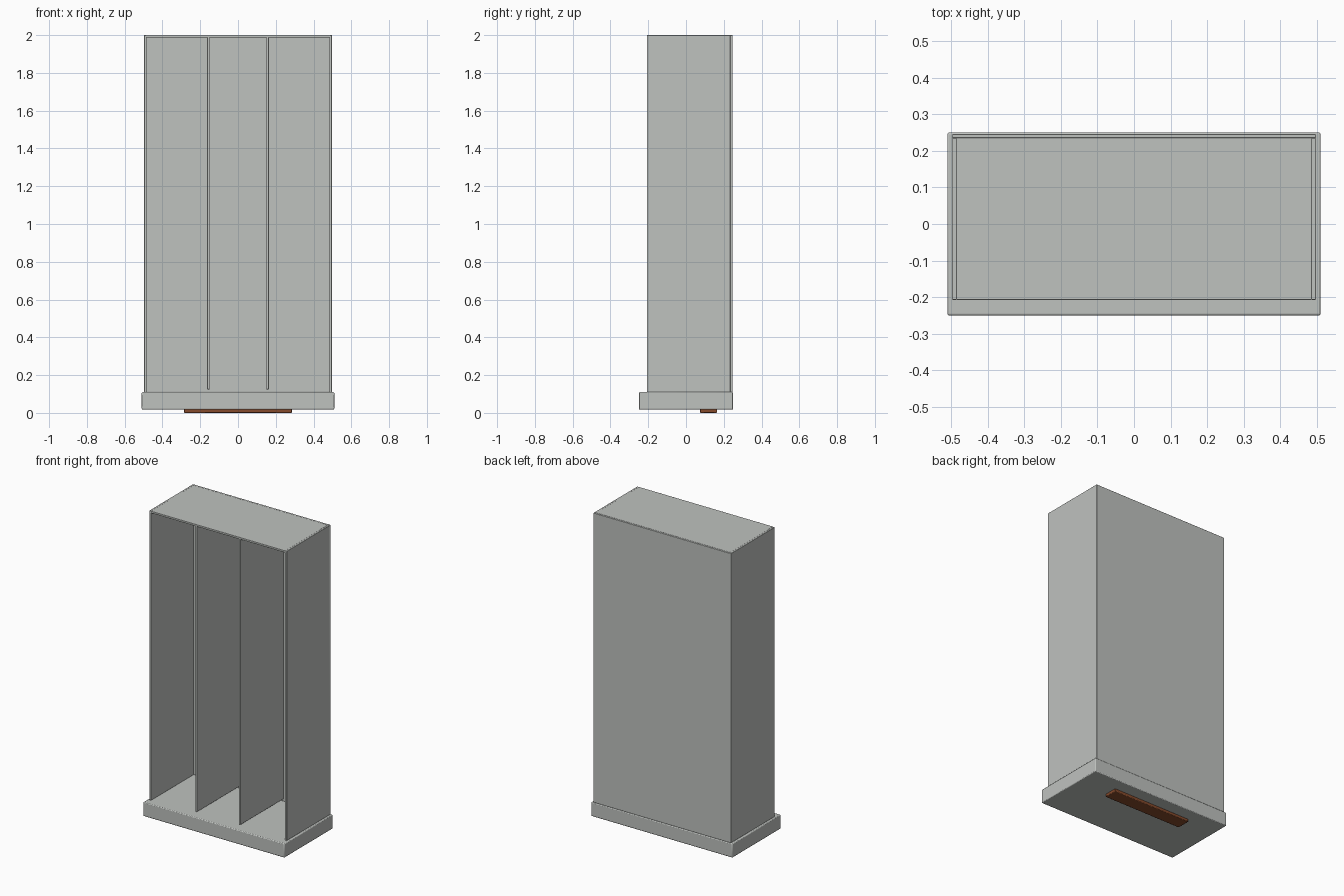
import bpy

cube = bpy.data.objects.get("Cube")
if cube:
    bpy.data.objects.remove(cube, do_unlink=True)


def make_material(name, rgb):
    mat = bpy.data.materials.new(name)
    mat.use_nodes = True
    color = (*rgb, 1)
    mat.diffuse_color = color
    mat.node_tree.nodes["Principled BSDF"].inputs["Base Color"].default_value = color
    return mat


grey = make_material("light grey", (0.52, 0.54, 0.52))
brown = make_material("dark brown", (0.24, 0.07, 0.025))


def panel(name, low, high, mat, bevel=0.002):
    """Box between two corners, with softened edges."""
    bpy.ops.mesh.primitive_cube_add(
        size=1, location=[(a + b) / 2 for a, b in zip(low, high)])
    obj = bpy.context.object
    obj.name = obj.data.name = name
    obj.scale = [b - a for a, b in zip(low, high)]
    bpy.ops.object.transform_apply(location=False, rotation=False, scale=True)
    obj.data.materials.append(mat)
    mod = obj.modifiers.new("soft edges", "BEVEL")
    mod.width = bevel
    mod.segments = 2
    bpy.ops.object.shade_smooth_by_angle()
    return obj


FRONT, BACK, FLOOR, TOP = -0.207, 0.235, 0.11, 2.0

# Plinth and the strip under it
panel("base", (-0.51, -0.25, 0.018), (0.51, 0.25, FLOOR), grey, 0.005)
panel("bottom_strip", (-0.285, 0.075, 0), (0.285, 0.165, 0.02), brown, 0.004)

# Open-fronted case
panel("back_panel", (-0.497, BACK, FLOOR), (0.497, 0.246, TOP), grey)
panel("top_panel", (-0.485, FRONT, 1.988), (0.485, BACK, TOP), grey, 0.001)
for side, name in ((1, "left"), (-1, "right")):
    xs = sorted((side * 0.484, side * 0.497))
    panel(name + "_side", (xs[0], FRONT, FLOOR), (xs[1], BACK, TOP), grey)

    # Upright dividers, just clear of the floor
    x = side * 0.157
    panel(name + "_divider", (x - 0.006, FRONT, 0.125),
          (x + 0.006, BACK + 0.005, TOP - 0.001), grey, 0.001)
